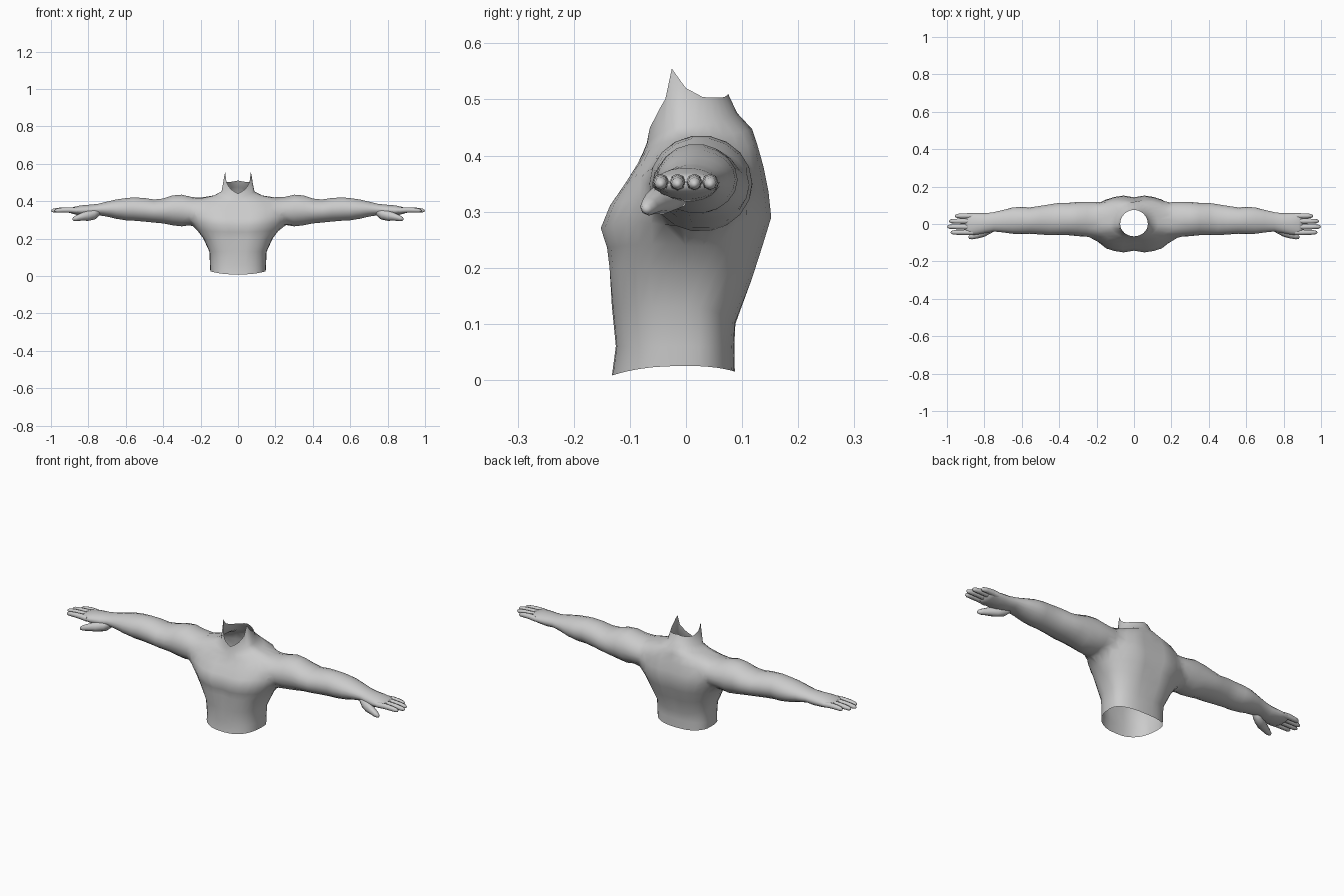
import bpy, bmesh
from math import sin, cos, pi, exp

if "Cube" in bpy.data.objects:
    bpy.data.objects.remove(bpy.data.objects["Cube"])


def make_object(name, bm):
    bmesh.ops.recalc_face_normals(bm, faces=bm.faces)
    me = bpy.data.meshes.new(name)
    bm.to_mesh(me)
    bm.free()
    ob = bpy.data.objects.new(name, me)
    bpy.context.collection.objects.link(ob)
    return ob


def loft(bm, rings, start, end):
    """Skin rings of points and close both ends with a fan to a point."""
    vs = [[bm.verts.new(p) for p in r] for r in rings]
    n = len(vs[0])
    for a, b in zip(vs, vs[1:]):
        for i in range(n):
            j = (i + 1) % n
            bm.faces.new((a[i], a[j], b[j], b[i]))
    for ring, tip in ((vs[0], start), (vs[-1], end)):
        t = bm.verts.new(tip)
        for i in range(n):
            bm.faces.new((ring[i], ring[(i + 1) % n], t))


def limb(bm, side, sections, n):
    """Tube along x; each section is x, y front, y back, z bottom, z top."""
    rings = []
    for x, y0, y1, z0, z1 in sections:
        yc, zc, ry, rz = (y0 + y1) / 2, (z0 + z1) / 2, (y1 - y0) / 2, (z1 - z0) / 2
        rings.append([(side * x, yc + ry * cos(2 * pi * i / n), zc + rz * sin(2 * pi * i / n))
                      for i in range(n)])

    def mid(s, dx):
        return (side * (s[0] + dx), (s[1] + s[2]) / 2, (s[3] + s[4]) / 2)
    loft(bm, rings, mid(sections[0], 0), mid(sections[-1], 0.004))


def lerp(table, t):
    for (a, u), (b, v) in zip(table, table[1:]):
        if t <= b:
            return u + (v - u) * (t - a) / (b - a)
    return table[-1][1]


# torso sections: z front, z side, z back, half width, y front, y back
TORSO = [
    (.008, .025, .015, .148, -.132, .087),
    (.06, .06, .06, .150, -.125, .086),
    (.13, .13, .10, .153, -.132, .088),
    (.20, .20, .18, .185, -.139, .120),
    (.235, .245, .24, .220, -.144, .140),
    (.27, .29, .29, .258, -.155, .155),
    (.31, .335, .335, .272, -.138, .150),
    (.35, .375, .38, .265, -.110, .141),
    (.385, .410, .42, .225, -.088, .130),
    (.405, .430, .447, .130, -.077, .118),
    (.422, .452, .476, .088, -.070, .091),
]
N = 32
rings = []
for k, (zf, zs, zb, w, yf, yb) in enumerate(TORSO):
    ring = []
    for i in range(N):
        a = 2 * pi * i / N
        c, s = cos(a), sin(a)
        e = 0.8 if k < 4 else 0.93 if k < 9 else 1.0
        x = w * (abs(s) ** e) * (1 if s > 0 else -1)
        y = (-yf if c > 0 else yb) * (abs(c) ** e) * (-1 if c > 0 else 1)
        if 3 <= k <= 8:
            y *= 1 - 0.08 * exp(-(x / 0.03) ** 2)      # chest and spine grooves
        z = zs + ((zf if c > 0 else zb) - zs) * c * c
        ring.append((x, y, z))
    rings.append(ring)

# ragged neck rim with a point on each side
RIM = [(0, .44), (30, .462), (56, .50), (67.5, .555), (90, .52), (115, .503), (150, .503), (180, .51)]
rim = []
for i in range(N):
    a = 360 * i / N
    c, s = cos(a * pi / 180), sin(a * pi / 180)
    rim.append((.074 * s, -.066 * c if c > 0 else -.075 * c, lerp(RIM, min(a, 360 - a))))
rings.append(rim)
bm = bmesh.new()
loft(bm, rings, (0, 0, -.1), (0, 0, .65))
torso = make_object("torso", bm)

# arms with palms
ARM = [
    (.15, -.04, .09, .31, .39),
    (.20, -.075, .125, .285, .418),
    (.25, -.073, .125, .270, .426),
    (.30, -.065, .118, .264, .436),
    (.35, -.060, .113, .27, .432),
    (.40, -.060, .113, .28, .415),
    (.45, -.060, .105, .285, .410),
    (.50, -.056, .097, .290, .418),
    (.56, -.052, .088, .295, .421),
    (.60, -.054, .092, .297, .417),
    (.65, -.052, .088, .305, .410),
    (.70, -.045, .075, .317, .398),
    (.75, -.040, .063, .325, .386),
    (.79, -.047, .058, .318, .382),
    (.84, -.057, .058, .322, .378),
    (.88, -.060, .058, .331, .369),
    (.90, -.056, .054, .338, .362),
]
bm = bmesh.new()
for side in (-1, 1):
    limb(bm, side, ARM, 18)
arms = make_object("arms", bm)

# fuse arms into the torso, then open the waist and neck
mod = torso.modifiers.new("fuse", 'BOOLEAN')
mod.operation = 'UNION'
mod.solver = 'EXACT'
mod.object = arms
bpy.context.view_layer.objects.active = torso
torso.select_set(True)
bpy.ops.object.modifier_apply(modifier=mod.name)
bpy.data.objects.remove(arms)
torso.name = "torso_and_arms"
bm = bmesh.new()
bm.from_mesh(torso.data)
bmesh.ops.delete(bm, geom=[v for v in bm.verts if v.co.z > .6 or v.co.z < -.05], context='VERTS')
bmesh.ops.remove_doubles(bm, verts=bm.verts, dist=.006)
for _ in range(4):
    bmesh.ops.smooth_vert(bm, verts=[v for v in bm.verts if .15 < abs(v.co.x) < .30 and v.co.z > .22],
                          factor=.4, use_axis_x=True, use_axis_y=True, use_axis_z=True)
bm.to_mesh(torso.data)
bm.free()

# fingers and thumbs
FINGERS = [(-.045, .978), (-.015, .996), (.015, .986), (.043, .955)]
for side, label in ((-1, "right"), (1, "left")):
    bm = bmesh.new()
    for y, tip in FINGERS:
        sec = []
        for t, r, z in ((0, .015, .350), (.35, .0145, .353), (.7, .013, .352), (.92, .011, .350), (1, .006, .349)):
            x = .86 + (tip - .86) * t
            sec.append((x, y - r, y + r, z - r, z + r))
        limb(bm, side, sec, 8)
    make_object(label + "_fingers", bm)
    bm = bmesh.new()
    limb(bm, side, [(x, y - r, y + r, z - r, z + r) for x, y, z, r in
                    ((.735, -.012, .347, .018), (.765, -.022, .330, .028), (.80, -.040, .323, .028),
                     (.835, -.056, .317, .021), (.865, -.066, .309, .016), (.882, -.070, .305, .009))], 8)
    make_object(label + "_thumb", bm)

# smooth shading
bpy.ops.object.select_all(action='DESELECT')
for ob in bpy.data.objects:
    ob.select_set(True)
bpy.ops.object.shade_smooth_by_angle(angle=1.2)
